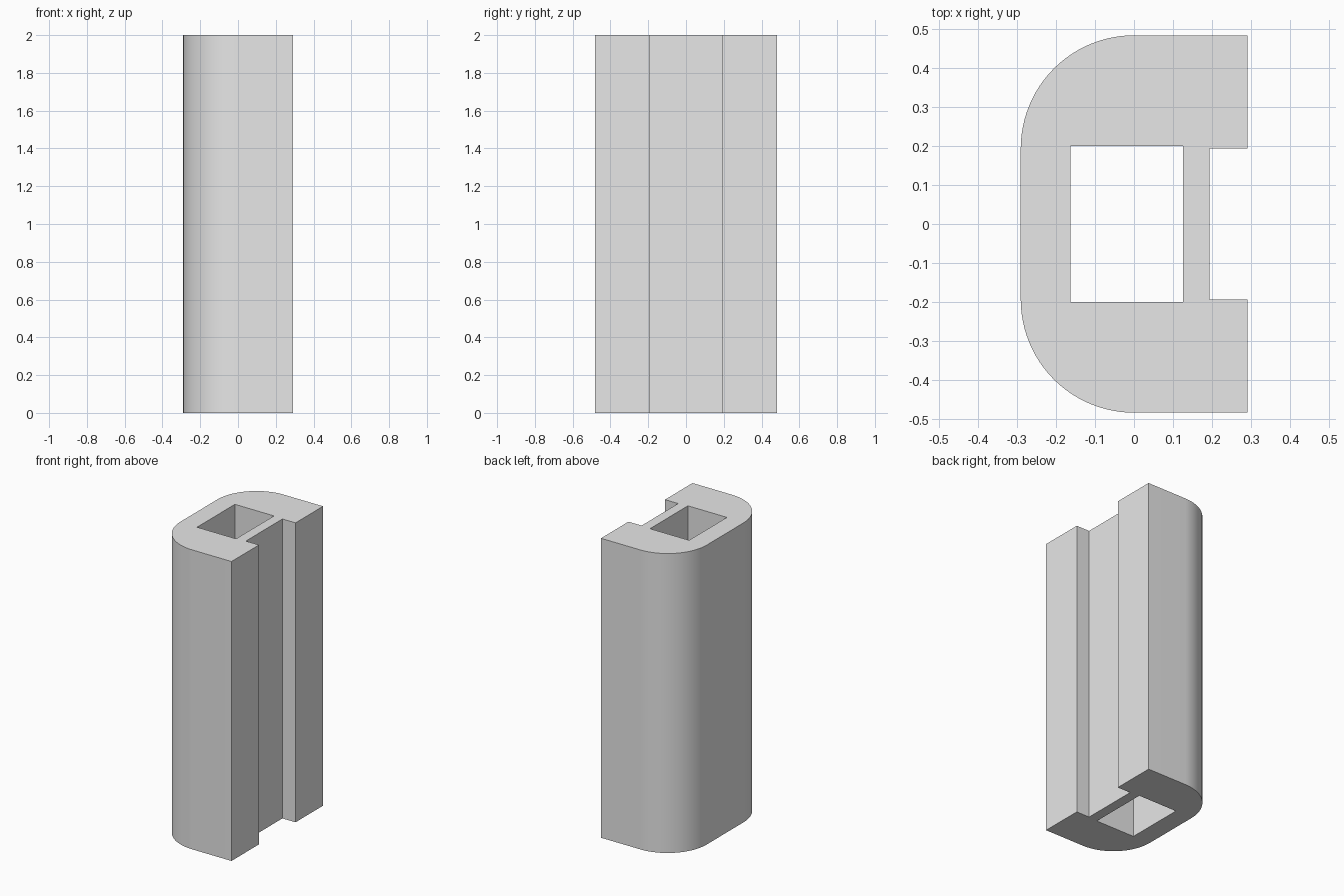
import bpy
import bmesh
from math import cos, sin, pi

cube = bpy.data.objects.get("Cube")
if cube:
    bpy.data.objects.remove(cube, do_unlink=True)

HEIGHT = 2.0
HALF_X = 0.29        # half depth of the section
RADIUS = 0.29        # rounded corners
CORNER_Y = 0.193     # centre of the rounded corners, also half groove width
HALF_Y = CORNER_Y + RADIUS
GROOVE_X = 0.193     # floor of the groove
STEPS = 24

# Upper half of the outline, from the groove round to the curved side
half = [(GROOVE_X, CORNER_Y), (HALF_X, CORNER_Y), (HALF_X, HALF_Y)]
for i in range(STEPS + 1):
    a = pi / 2 + pi / 2 * i / STEPS
    half.append((RADIUS * cos(a), CORNER_Y + RADIUS * sin(a)))
outline = half + [(x, -y) for x, y in reversed(half)]

# Rectangular through hole
hole = [(-0.163, -0.2), (0.126, -0.2), (0.126, 0.2), (-0.163, 0.2)]


def add_wall(bm, loop):
    """Vertical wall along a closed loop; returns its bottom and top edges."""
    rings = [[bm.verts.new((x, y, z)) for x, y in loop] for z in (0, HEIGHT)]
    low, high = rings
    n = len(loop)
    for i in range(n):
        j = (i + 1) % n
        bm.faces.new((low[i], low[j], high[j], high[i]))
    return [[bm.edges.get((r[i], r[(i + 1) % n])) for i in range(n)] for r in rings]


bm = bmesh.new()
outer = add_wall(bm, outline)
inner = add_wall(bm, hole)

# End caps with the hole left open
for outer_edges, inner_edges in zip(outer, inner):
    bmesh.ops.triangle_fill(bm, edges=outer_edges + inner_edges, use_beauty=True)
bmesh.ops.recalc_face_normals(bm, faces=bm.faces[:])

mesh = bpy.data.meshes.new("grooved_profile_bar")
bm.to_mesh(mesh)
bm.free()
bar = bpy.data.objects.new("grooved_profile_bar", mesh)
bpy.context.collection.objects.link(bar)

# Plain grey material
grey = bpy.data.materials.new("light_grey")
grey.use_nodes = True
colour = (0.8, 0.8, 0.8, 1)
grey.diffuse_color = colour
grey.node_tree.nodes["Principled BSDF"].inputs["Base Color"].default_value = colour
mesh.materials.append(grey)

# Smooth curve with sharp corners
bpy.ops.object.select_all(action="DESELECT")
bar.select_set(True)
bpy.context.view_layer.objects.active = bar
bpy.ops.object.shade_smooth_by_angle(angle=pi / 6)
